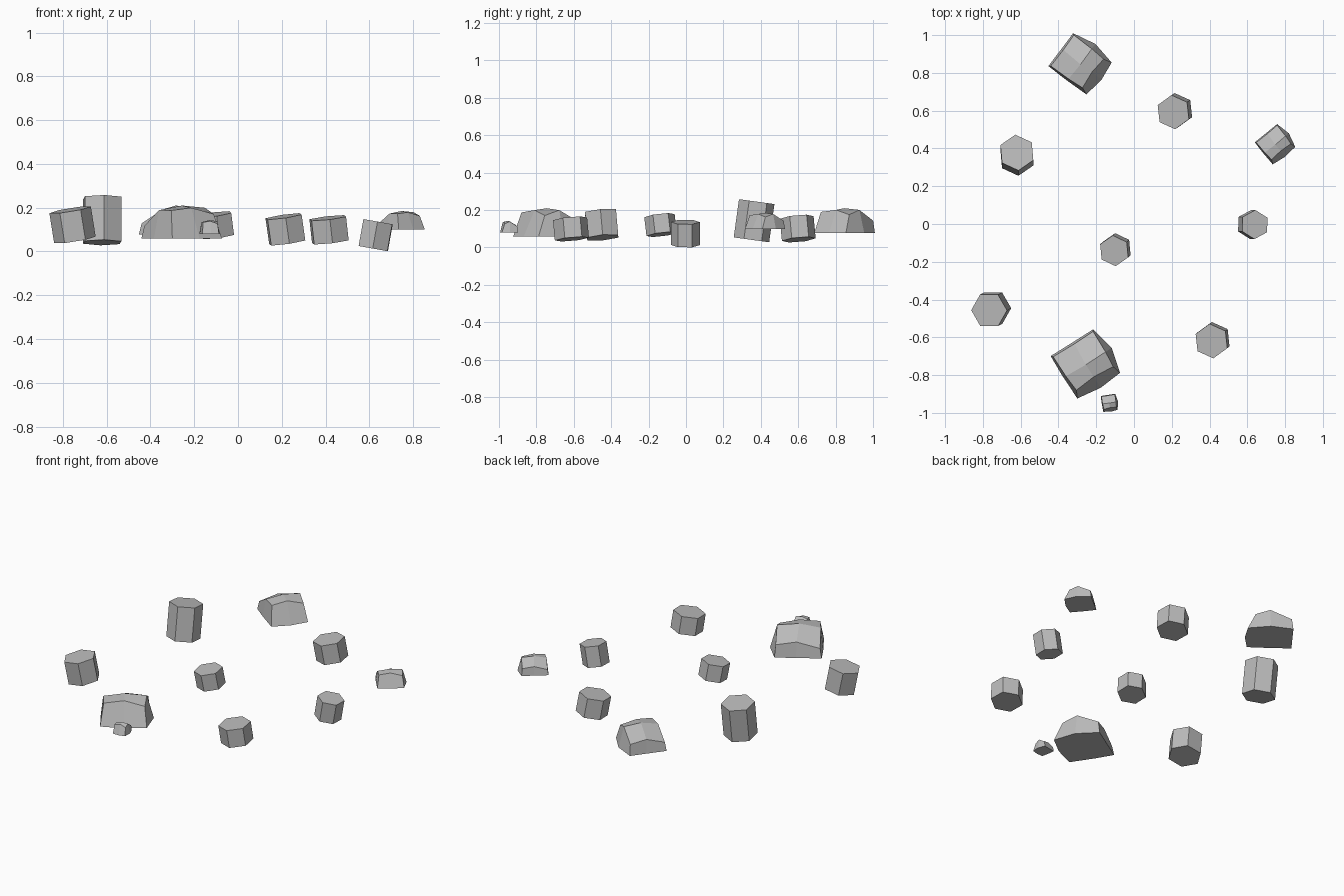
import bpy, bmesh
from math import radians, sin, cos
from mathutils import Vector, Matrix

if "Cube" in bpy.data.objects:
    bpy.data.objects.remove(bpy.data.objects["Cube"])

# One plain stone colour
stone = bpy.data.materials.new("grey_stone")
stone.use_nodes = True
stone.diffuse_color = (0.5, 0.5, 0.5, 1)
bsdf = stone.node_tree.nodes["Principled BSDF"]
bsdf.inputs["Base Color"].default_value = (0.5, 0.5, 0.5, 1)
bsdf.inputs["Roughness"].default_value = 0.9


def finish(bm, name):
    bmesh.ops.recalc_face_normals(bm, faces=bm.faces)
    mesh = bpy.data.meshes.new(name)
    bm.to_mesh(mesh)
    bm.free()
    mesh.materials.append(stone)
    obj = bpy.data.objects.new(name, mesh)
    bpy.context.collection.objects.link(obj)
    return obj


def hex_column(name, top, bottom, radius, turn):
    """Six-sided prism whose axis leans from bottom to top."""
    top, bottom = Vector(top), Vector(bottom)
    axis = top - bottom
    tilt = Vector((0, 0, 1)).rotation_difference(axis).to_matrix().to_4x4()
    place = Matrix.Translation((top + bottom) / 2) @ tilt @ Matrix.Rotation(radians(turn), 4, 'Z')
    bm = bmesh.new()
    bmesh.ops.create_cone(bm, cap_ends=True, segments=6, radius1=radius,
                          radius2=radius, depth=axis.length, matrix=place)
    finish(bm, name)


# Rock shape: flat base outline and a 3 x 3 crown of (u, v, height)
BASE = [[(-1.06, -1), (-1.04, 0.1), (-1.03, 1.03)],
        [(-0.2, -1.04), (0, 0), (0, 1.25)],
        [(0.95, -1.03), (1.1, 0), (1.02, 0.98)]]
CROWN = [[(-0.98, -0.93, 0.38), (-0.95, 0.08, 0.62), (-0.96, 0.98, 0.5)],
         [(-0.05, -0.93, 0.86), (0, 0, 1), (0, 0.95, 0.93)],
         [(0.65, -0.88, 0.85), (0.58, 0, 0.93), (0.66, 0.88, 0.74)]]
RIM = [(0, 0), (0, 1), (0, 2), (1, 2), (2, 2), (2, 1), (2, 0), (1, 0)]


def rock(name, centre, half_u, half_v, angle, low, high):
    a = radians(angle)

    def point(u, v, h=0):
        u, v = u * half_u, v * half_v
        return (centre[0] + u * cos(a) - v * sin(a),
                centre[1] + u * sin(a) + v * cos(a), low + h * (high - low))

    bm = bmesh.new()
    base = [bm.verts.new(point(*BASE[i][j])) for i, j in RIM]
    crown = [[bm.verts.new(point(*p)) for p in row] for row in CROWN]
    bm.faces.new(base)
    for i in range(2):
        for j in range(2):
            bm.faces.new((crown[i][j], crown[i + 1][j], crown[i + 1][j + 1], crown[i][j + 1]))
    for k in range(8):
        n = (k + 1) % 8
        (i, j), (p, q) = RIM[k], RIM[n]
        bm.faces.new((base[k], base[n], crown[p][q], crown[i][j]))
    finish(bm, name)


# Leaning hexagonal columns
hex_column("tall_column", (-0.62, 0.378, 0.245), (-0.62, 0.35, 0.041), 0.096, 5)
hex_column("back_column", (0.208, 0.592, 0.16), (0.225, 0.603, 0.042), 0.091, 6)
hex_column("left_column", (0.64, -0.003, 0.136), (0.618, -0.003, 0.013), 0.077, -2)
hex_column("centre_column", (-0.105, -0.142, 0.17), (-0.092, -0.13, 0.07), 0.082, 5)
hex_column("right_column", (-0.767, -0.457, 0.19), (-0.745, -0.445, 0.053), 0.096, 30)
hex_column("front_column", (0.41, -0.62, 0.153), (0.422, -0.61, 0.045), 0.092, 6)

# Flat-bottomed boulders
rock("front_boulder", (-0.255, -0.745), 0.132, 0.131, -57, 0.06, 0.21)
rock("back_boulder", (-0.283, 0.845), 0.125, 0.107, -36, 0.077, 0.21)
rock("left_boulder", (0.748, 0.42), 0.075, 0.075, -50, 0.1, 0.185)
rock("pebble", (-0.131, -0.948), 0.042, 0.038, -80, 0.08, 0.143)
